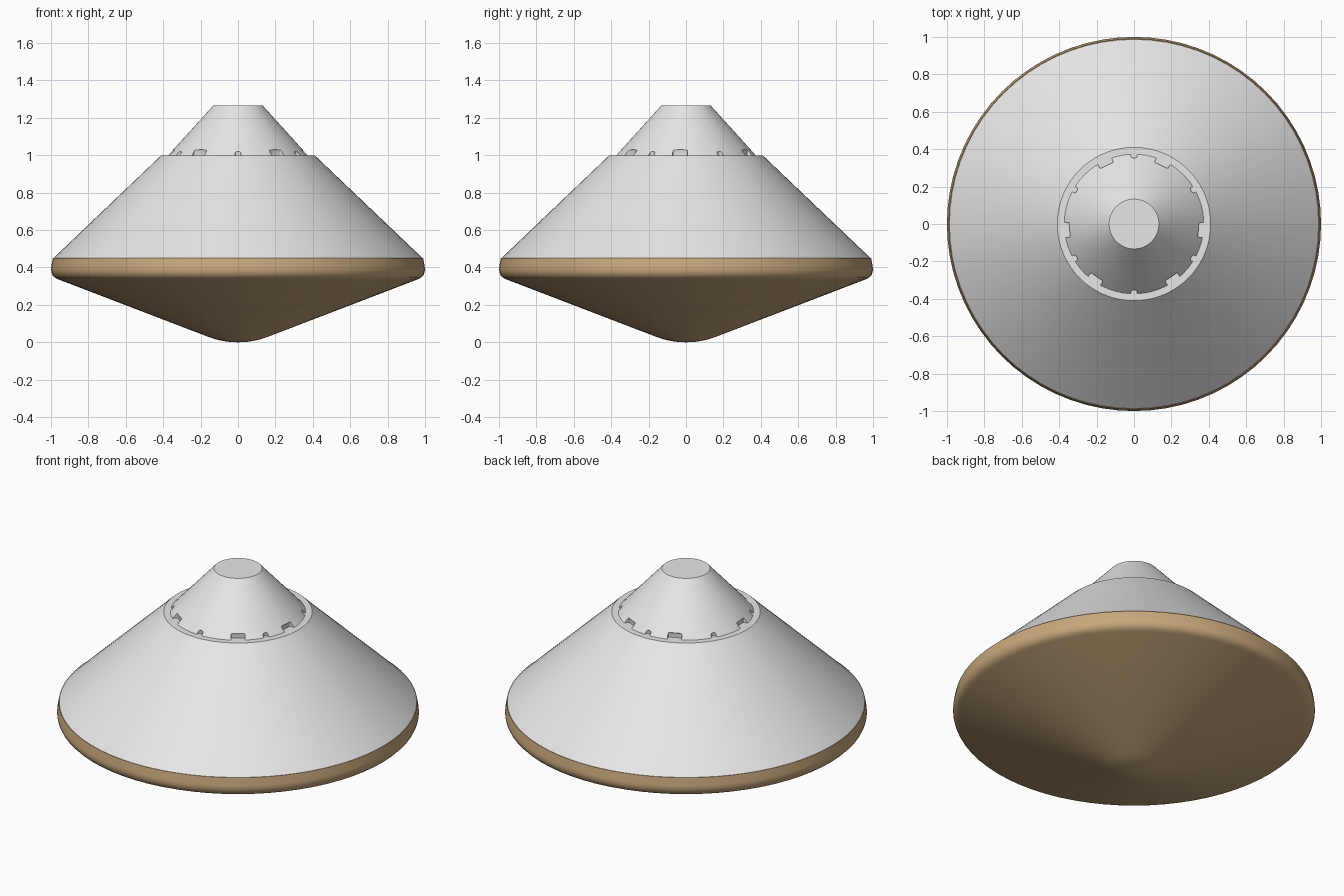
import bpy, bmesh
from math import radians, sin, cos, pi
from mathutils import Matrix

if "Cube" in bpy.data.objects:
    bpy.data.objects.remove(bpy.data.objects["Cube"], do_unlink=True)

SEGMENTS = 72


def material(name, rgb):
    mat = bpy.data.materials.new(name)
    mat.use_nodes = True
    mat.diffuse_color = (*rgb, 1)
    mat.node_tree.nodes["Principled BSDF"].inputs["Base Color"].default_value = (*rgb, 1)
    return mat


def add_object(name, bm, mat):
    bmesh.ops.recalc_face_normals(bm, faces=bm.faces)
    mesh = bpy.data.meshes.new(name)
    bm.to_mesh(mesh)
    bm.free()
    mesh.materials.append(mat)
    obj = bpy.data.objects.new(name, mesh)
    bpy.context.collection.objects.link(obj)
    return obj


def lathe(name, profile, mat):
    """Spin an (r, z) profile around z; ends off the axis are capped."""
    bm = bmesh.new()
    rings = []
    for r, z in profile:
        count = SEGMENTS if r > 0 else 1
        rings.append([bm.verts.new((r * cos(2 * pi * i / count), r * sin(2 * pi * i / count), z))
                      for i in range(count)])
    for low, high in zip(rings, rings[1:]):
        for i in range(SEGMENTS):
            j = (i + 1) % SEGMENTS
            if len(low) == 1:
                bm.faces.new((low[0], high[j], high[i]))
            else:
                bm.faces.new((low[i], low[j], high[j], high[i]))
    for ring in (rings[0], rings[-1]):
        if len(ring) > 1:
            bm.faces.new(ring)
    return add_object(name, bm, mat)


def smooth(obj, angle):
    bpy.ops.object.select_all(action='DESELECT')
    obj.select_set(True)
    bpy.context.view_layer.objects.active = obj
    bpy.ops.object.shade_smooth_by_angle(angle=radians(angle))


grey = material("shell_grey", (0.8, 0.8, 0.8))
tan = material("heat_shield_tan", (0.58, 0.39, 0.2))

# Heat shield: spherical nose, straight cone flank, rounded shoulder
nose_radius, flank = 0.448, radians(20.9)
nose = [(nose_radius * sin(flank * i / 6), nose_radius * (1 - cos(flank * i / 6))) for i in range(7)]
shoulder = [(0.962, 0.337), (0.978, 0.345), (0.99, 0.357), (0.997, 0.372),
            (1.0, 0.39), (0.998, 0.405), (0.99, 0.45)]
heat_shield = lathe("heat_shield", nose + shoulder, tan)
smooth(heat_shield, 30)

# Back shell: wide cone with a flat top ledge
back_shell = lathe("back_shell", [(0.987, 0.45), (0.41, 1.0)], grey)
smooth(back_shell, 30)

# Parachute cone on the ledge
parachute_cone = lathe("parachute_cone", [(0.373, 1.0), (0.133, 1.265)], grey)


# Notches around the foot of the cone: six wide, six narrow
def add_notch(bm, degrees, width, inner, top, rounding):
    outer, bottom = 0.45, 0.95
    place = (Matrix.Rotation(radians(degrees), 4, 'Z')
             @ Matrix.Translation(((inner + outer) / 2, 0, (bottom + top) / 2))
             @ Matrix.Diagonal((outer - inner, width, top - bottom, 1)))
    verts = bmesh.ops.create_cube(bm, size=1, matrix=place)["verts"]
    edges = list({e for v in verts for e in v.link_edges})
    bmesh.ops.bevel(bm, geom=edges, offset=rounding, segments=3, profile=0.5, affect='EDGES')


bm = bmesh.new()
for centre in (90, 210, 330):
    for side in (-25, 25):
        add_notch(bm, centre + side, 0.08, 0.343, 1.032, 0.008)
    for narrow in (centre, centre + 60):
        add_notch(bm, narrow, 0.032, 0.351, 1.026, 0.012)
cutter = add_object("notch_cutter", bm, grey)
cutter.hide_render = True

cut = parachute_cone.modifiers.new("notches", 'BOOLEAN')
cut.operation, cut.solver, cut.object = 'DIFFERENCE', 'EXACT', cutter
bpy.context.view_layer.objects.active = parachute_cone
bpy.ops.object.modifier_apply(modifier=cut.name)
bpy.data.objects.remove(cutter, do_unlink=True)
smooth(parachute_cone, 25)
